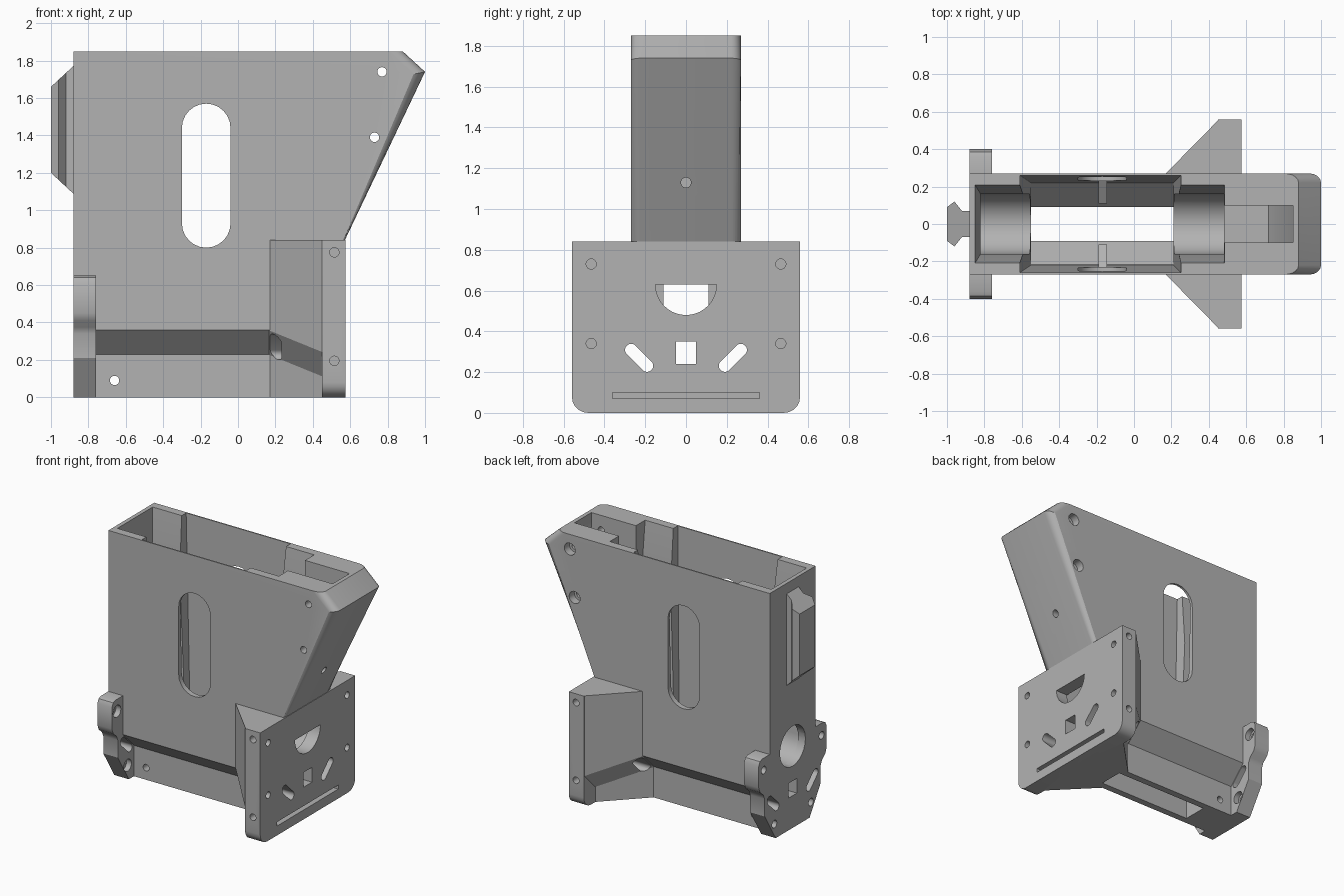
import bpy, bmesh, math
from mathutils import Vector

if "Cube" in bpy.data.objects:
    bpy.data.objects.remove(bpy.data.objects["Cube"], do_unlink=True)

grey = bpy.data.materials.new("matte_grey")
grey.use_nodes = True
GREY = (0.45, 0.45, 0.45, 1)
grey.diffuse_color = GREY
grey.node_tree.nodes["Principled BSDF"].inputs["Base Color"].default_value = GREY


def loft(name, ring_a, ring_b):
    """Closed solid between two matching rings of points."""
    bm = bmesh.new()
    a = [bm.verts.new(p) for p in ring_a]
    b = [bm.verts.new(p) for p in ring_b]
    bm.faces.new(a)
    bm.faces.new(b)
    for i in range(len(a)):
        j = (i + 1) % len(a)
        bm.faces.new((a[i], a[j], b[j], b[i]))
    bmesh.ops.recalc_face_normals(bm, faces=bm.faces)
    mesh = bpy.data.meshes.new(name)
    bm.to_mesh(mesh)
    bm.free()
    mesh.materials.append(grey)
    ob = bpy.data.objects.new(name, mesh)
    bpy.context.collection.objects.link(ob)
    return ob


def prism(name, pts, axis, lo, hi):
    """Extrude a 2D outline along an axis: x takes (y,z), y (x,z), z (x,y)."""
    def place(p, d):
        return {"x": (d, *p), "y": (p[0], d, p[1]), "z": (*p, d)}[axis]
    return loft(name, [place(p, lo) for p in pts], [place(p, hi) for p in pts])


def rect(u0, u1, v0, v1):
    return [(u0, v0), (u1, v0), (u1, v1), (u0, v1)]


def slot(u, v, r, half=0.0, angle=0.0, n=12):
    """Rounded slot outline; a circle when half is zero."""
    pts = []
    for side in (1, -1):
        for i in range(n + (1 if half else 0)):
            t = angle + math.pi * (i / n - 0.5) + (0 if side > 0 else math.pi)
            pts.append((u + side * half * math.cos(angle) + r * math.cos(t),
                        v + side * half * math.sin(angle) + r * math.sin(t)))
    return pts


def mirrored(half):
    """Complete a (y,z) outline given as its +y half."""
    return half + [(-y, z) for y, z in reversed(half)]


def bevel(ob, test, offset):
    bm = bmesh.new()
    bm.from_mesh(ob.data)
    edges = [e for e in bm.edges if test(e.verts[0].co, e.verts[1].co)]
    bmesh.ops.bevel(bm, geom=edges, offset=offset, segments=5, profile=0.5, affect="EDGES")
    bm.to_mesh(ob.data)
    bm.free()


def combine(target, tools, operation):
    """Apply booleans one after another and drop the tools."""
    for tool in tools:
        mod = target.modifiers.new("bool", "BOOLEAN")
        mod.operation, mod.solver, mod.object = operation, "EXACT", tool
        tool.hide_render = True
    graph = bpy.context.evaluated_depsgraph_get()
    mesh = bpy.data.meshes.new_from_object(target.evaluated_get(graph))
    target.modifiers.clear()
    target.data = mesh
    for tool in tools:
        bpy.data.objects.remove(tool, do_unlink=True)


# Main housing with a sloping front end and rounded slope edges
housing = prism("housing", [(-.88, 0), (.5, 0), (.5, .69), (1, 1.74), (.88, 1.85), (-.88, 1.85)],
                "y", -.27, .27)
bevel(housing, lambda a, b: a.y * b.y > 0 and min(a.x, b.x) > .49 and max(a.x, b.x) > .9, .05)

# Undercuts that narrow the lower sides
combine(housing, [prism("undercut", [(s * y, z) for y, z in
                  [(.34, .43), (.14, .23), (.14, -.1), (.34, -.1)]], "x", -1, .6)
                  for s in (1, -1)], "DIFFERENCE")

# Mounting flange, flared transition and rear lug plate
flange = prism("flange", rect(-.56, .56, 0, .84), "x", .45, .575)
bevel(flange, lambda a, b: abs(a.x - b.x) > .1 and a.z < .01, .08)
near = mirrored([(.26, .84), (.26, .36), (.13, .23), (.13, 0)])
far = mirrored([(.56, .84), (.56, .24), (.43, .11), (.43, 0)])
flare = loft("flare", [(.16, *p) for p in near], [(.455, *p) for p in far])
lugs = prism("lugs", mirrored([(.36, .65), (.385, .64), (.4, .61), (.4, .45), (.385, .41), (.345, .375),
                               (.33, .34), (.33, .21), (.2, 0)]), "x", -.88, -.76)
combine(housing, [flange, flare, lugs], "UNION")


def level(x0, x1, y, z):
    return [(*p, z) for p in rect(x0, x1, -y, y)]


# Interior: end bays, flared mouth, wide middle bay, funnel and bottom opening
cuts = [
    prism("bay", rect(-.82, .48, -.16, .16), "z", .62, 1.9),
    prism("bay_floor", slot(0, .62, .16), "x", -.82, .48),
    loft("mouth", level(-.82, .48, .16, 1.45), level(-.853, .483, .214, 1.9)),
    loft("middle", level(-.55, .21, .22, .42), level(-.612, .252, .262, 1.9)),
    loft("funnel", level(-.55, .21, .09, .28), level(-.55, .21, .222, .425)),
    prism("bottom_opening", rect(-.55, .21, -.09, .09), "z", -.1, .3),
    prism("nose_pocket", [(.4, 1.47), (.72, 1.47), (.85, 1.74), (.85, 1.9), (.4, 1.9)], "y", -.1, .1),
]

# Side window and cross holes
cuts.append(prism("window", slot(-.17, 1.185, .13, .255, math.pi / 2), "y", -.4, .4))
for x, z in ((.77, 1.74), (.73, 1.39), (-.66, .09)):
    cuts.append(prism("cross_hole", slot(x, z, .025), "y", -.4, .4))
    if x > 0:
        cuts.append(prism("counterbore", slot(x, z, .045), "y", .21, .4))

# Lengthwise openings through both end plates
arc = [(.15 * math.cos(t), .63 + .15 * math.sin(t))
       for t in (math.pi * (1 + i / 20) for i in range(21))]
cuts += [
    prism("half_round", arc, "x", .4, .7),
    prism("rear_round", slot(0, .61, .15), "x", -1, -.7),
    prism("square_hole", rect(-.05, .05, .24, .35), "x", -1, .7),
    prism("groove", rect(-.36, .36, .07, .1), "x", .53, .7),
    prism("slope_hole", slot(0, 1.13, .025), "x", .58, .9),
]
for s in (1, -1):
    cuts.append(prism("angled_slot", slot(s * .23, .27, .03, .055, s * math.pi / 4), "x", -1, .7))
    for z in (.73, .34):
        cuts.append(prism("flange_hole", slot(s * .465, z, .025), "x", .47, .7))
    for z in (.775, .195):
        cuts.append(prism("edge_hole", slot(.515, z, .025), "y", s * .5, s * .7))
    for y, z in ((.34, .56), (.215, .11)):
        cuts.append(prism("lug_hole", slot(s * y, z, .028), "x", -1, -.7))
        cuts.append(prism("lug_counterbore", slot(s * y, z, .045), "x", -.8, -.7))
combine(housing, cuts, "DIFFERENCE")

# Dovetail rail on the rear face, its ends cut at a slant
half_rail = [(-.87, .07), (-.92, .07), (-.96, .12), (-1, .09)]
rail = prism("rail", half_rail + [(x, -y) for x, y in reversed(half_rail)], "z", 1, 1.9)
combine(rail, [prism("rail_trim", [(-1, 1.2), (-1, 1.66), (-.86, 1.79), (-.86, 1.07)],
                     "y", -.2, .2)], "INTERSECT")

# Small inner ribs in the middle bay
for side, s in (("left", 1), ("right", -1)):
    prism("inner_rib_" + side, [(s * .11, .29), (s * .11, .7), (s * .235, .78), (s * .235, .42)],
          "x", -.19, -.145)

# Smooth the rounded surfaces, keep machined edges crisp
for ob in bpy.context.scene.objects:
    if ob.type == "MESH" and ob.data.materials and ob.data.materials[0] == grey:
        ob.select_set(True)
        bpy.context.view_layer.objects.active = ob
bpy.ops.object.shade_smooth_by_angle(angle=math.radians(30))
